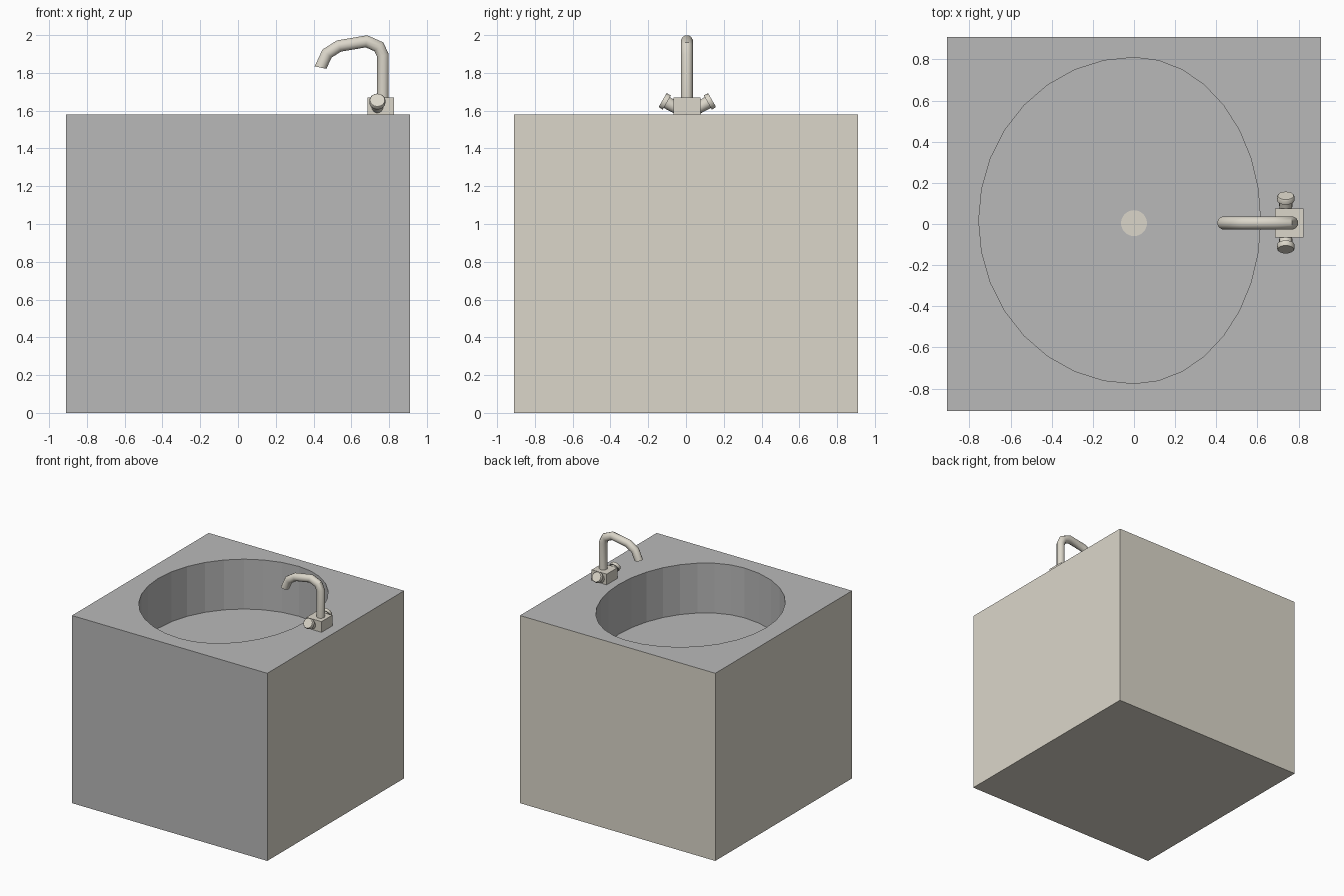
import bpy, bmesh, math
from mathutils import Vector, Matrix

if "Cube" in bpy.data.objects:
    bpy.data.objects.remove(bpy.data.objects["Cube"])


def material(name, rgb):
    m = bpy.data.materials.new(name)
    m.diffuse_color = (*rgb, 1)
    m.use_nodes = True
    m.node_tree.nodes["Principled BSDF"].inputs["Base Color"].default_value = m.diffuse_color
    return m


grey = material("stone_grey", (0.485, 0.485, 0.485))
beige = material("warm_beige", (0.71, 0.675, 0.59))


def finish(name, bm, mats, smooth=False):
    bmesh.ops.recalc_face_normals(bm, faces=bm.faces[:])
    me = bpy.data.meshes.new(name)
    bm.to_mesh(me)
    bm.free()
    for m in mats:
        me.materials.append(m)
    ob = bpy.data.objects.new(name, me)
    bpy.context.collection.objects.link(ob)
    if smooth:
        bpy.ops.object.select_all(action='DESELECT')
        ob.select_set(True)
        bpy.context.view_layer.objects.active = ob
        bpy.ops.object.shade_smooth_by_angle(angle=math.radians(35))
    return ob


def bridge(bm, a, b):
    n = len(a)
    return [bm.faces.new((a[i], a[(i + 1) % n], b[(i + 1) % n], b[i])) for i in range(n)]


# Cabinet block with an egg-shaped basin cut into its top
H, S, TOP, FLOOR, N = 0.91, 0.91, 1.58, 1.16, 32
bm = bmesh.new()
corners = [(-S, -H), (S, -H), (S, H), (-S, H)]
low = [bm.verts.new((x, y, 0)) for x, y in corners]
high = [bm.verts.new((x, y, TOP)) for x, y in corners]


def egg(z):
    ring = []
    for i in range(N):
        c, s = math.cos(2 * math.pi * i / N), math.sin(2 * math.pi * i / N)
        ring.append(bm.verts.new((c * (0.615 if c > 0 else 0.755), 0.017 + 0.793 * s, z)))
    return ring


rim, base = egg(TOP), egg(FLOOR)
drain = [bm.verts.new((0.063 * math.cos(2 * math.pi * i / N),
                       0.004 + 0.063 * math.sin(2 * math.pi * i / N), FLOOR)) for i in range(N)]
bottom = bm.faces.new(low)
sides = bridge(bm, low, high)
bridge(bm, rim, base)
bridge(bm, base, drain)
drain_face = bm.faces.new(drain)
loops = [bm.edges.get((r[i], r[(i + 1) % len(r)])) or bm.edges.new((r[i], r[(i + 1) % len(r)]))
         for r in (high, rim) for i in range(len(r))]
bmesh.ops.triangle_fill(bm, edges=loops, use_beauty=True, use_dissolve=False)
# front, top and basin are grey; the other sides, bottom and drain are beige
for f in sides[1:] + [bottom, drain_face]:
    f.material_index = 1
finish("sink_cabinet", bm, [grey, beige])

# Faucet base block
bm = bmesh.new()
bmesh.ops.create_cube(bm, size=1, matrix=Matrix.Translation((0.755, 0.005, 1.625))
                      @ Matrix.Diagonal((0.14, 0.143, 0.09, 1)))
finish("faucet_base", bm, [beige])

# Spout: round pipe swept along a path in the xz plane with mitred joints
path = [Vector(p) for p in ((0.767, 1.66), (0.767, 1.892), (0.746, 1.938), (0.68, 1.967),
                            (0.534, 1.942), (0.471, 1.902), (0.437, 1.828))]
R, M = 0.032, 12
bm = bmesh.new()
rings = []
for i, p in enumerate(path):
    d0 = (p - path[i - 1]).normalized() if i else Vector((0, 1))
    d1 = (path[i + 1] - p).normalized() if i < len(path) - 1 else Vector((0, -1))
    t = (d0 + d1).normalized()
    k = R / t.dot(d0)
    nx, nz = -t.y, t.x
    ring = []
    for j in range(M):
        a = 2 * math.pi * (j + 0.5) / M
        u = k * math.cos(a)
        ring.append(bm.verts.new((p.x + nx * u, 0.005 + R * math.sin(a), p.y + nz * u)))
    rings.append(ring)
for a, b in zip(rings, rings[1:]):
    bridge(bm, a, b)
bm.faces.new(rings[0])
bm.faces.new(rings[-1])
finish("spout", bm, [beige], True)

# Two tap knobs: stem plus wider cap, tilted up by 30 degrees
profile = [(-0.10, 0.03), (-0.026, 0.033), (-0.026, 0.043), (-0.006, 0.043), (0, 0.039)]
for side, name in ((1, "back_knob"), (-1, "front_knob")):
    axis = Vector((0, side * math.cos(math.radians(30)), 0.5))
    rot = axis.to_track_quat('Z', 'X')
    centre = Vector((0.738, 0.007 + side * 0.131, 1.656))
    bm = bmesh.new()
    rings = [[bm.verts.new(centre + rot @ Vector((r * math.cos(2 * math.pi * j / 16),
                                                  r * math.sin(2 * math.pi * j / 16), h)))
              for j in range(16)] for h, r in profile]
    for a, b in zip(rings, rings[1:]):
        bridge(bm, a, b)
    bm.faces.new(rings[0])
    bm.faces.new(rings[-1])
    finish(name, bm, [beige], True)
